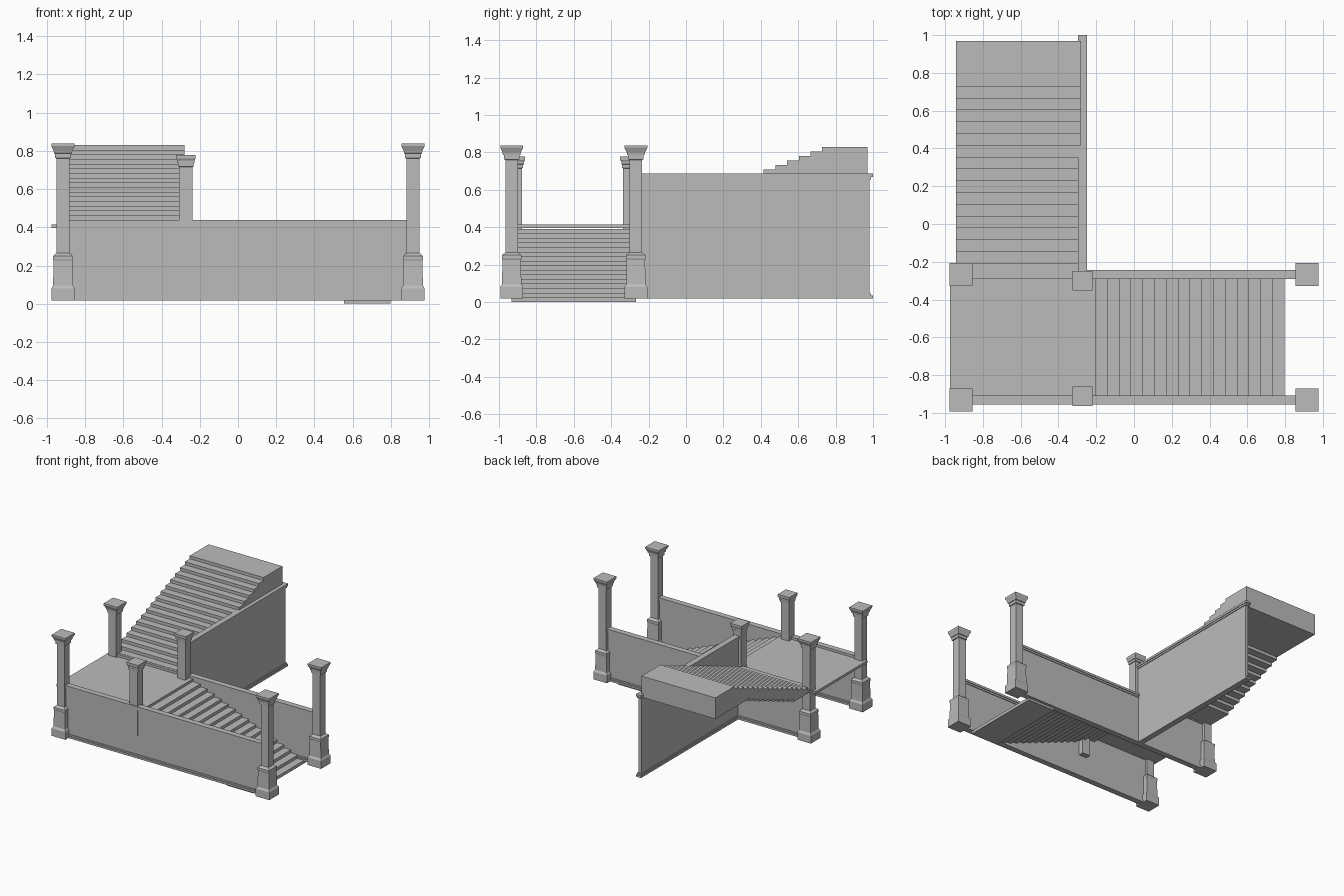
import bpy, bmesh

if "Cube" in bpy.data.objects:
    bpy.data.objects.remove(bpy.data.objects["Cube"])

stone = bpy.data.materials.new("grey_stone")
stone.use_nodes = True
GREY = (0.5, 0.5, 0.5, 1)
stone.diffuse_color = GREY
stone.node_tree.nodes["Principled BSDF"].inputs["Base Color"].default_value = GREY


def finish(name, bm):
    bmesh.ops.recalc_face_normals(bm, faces=bm.faces)
    mesh = bpy.data.meshes.new(name)
    bm.to_mesh(mesh)
    bm.free()
    mesh.materials.append(stone)
    obj = bpy.data.objects.new(name, mesh)
    bpy.context.collection.objects.link(obj)
    return obj


def add_box(bm, x, y, z):
    verts = bmesh.ops.create_cube(bm, size=1)["verts"]
    for v in verts:
        for i, (lo, hi) in enumerate((x, y, z)):
            v.co[i] = lo if v.co[i] < 0 else hi


def square_post(name, x, y, profile):
    """Loft square rings through (height, half width) pairs."""
    bm = bmesh.new()
    rings = [[bm.verts.new((x + sx * w, y + sy * w, z))
              for sx, sy in ((-1, -1), (1, -1), (1, 1), (-1, 1))] for z, w in profile]
    for a, b in zip(rings, rings[1:]):
        for i in range(4):
            j = (i + 1) % 4
            bm.faces.new((a[i], a[j], b[j], b[i]))
    bm.faces.new(rings[0])
    bm.faces.new(rings[-1])
    return finish(name, bm)


def prism(name, outline, axis, lo, hi):
    """Extrude a (run, height) outline across the x or y axis."""
    bm = bmesh.new()
    face = bm.faces.new([bm.verts.new((lo, r, z) if axis == "x" else (r, lo, z))
                         for r, z in outline])
    out = bmesh.ops.extrude_face_region(bm, geom=[face])["geom"]
    shift = (hi - lo, 0, 0) if axis == "x" else (0, hi - lo, 0)
    bmesh.ops.translate(bm, vec=shift, verts=[v for v in out if isinstance(v, bmesh.types.BMVert)])
    return finish(name, bm)


# Corner pillars with plinth and flared capital
PILLAR = [(.018, .061), (.08, .061), (.095, .052), (.225, .049), (.232, .052), (.25, .052),
          (.265, .034), (.76, .034), (.762, .041), (.785, .042), (.787, .047), (.8, .049),
          (.825, .061), (.838, .061)]
FRONT, BACK, SIDE = -.932, -.268, .915
for end, y in (("front", FRONT), ("back", BACK)):
    for hand, x in (("left", SIDE), ("right", -SIDE)):
        square_post(f"{end}_{hand}_pillar", x, y, PILLAR)

# Newel posts at the edge of the landing
NEWEL = [(.2, .036), (.715, .036), (.717, .041), (.735, .042), (.737, .045), (.75, .046),
         (.76, .052), (.778, .052)]
for end, y in (("front", -.912), ("back", -.3)):
    square_post(f"{end}_newel_post", -.273, y, NEWEL)


# Parapet walls: thin panel with stepped rails along top and bottom
def wall(name, axis, centre, start, stop, top, overhang=0.0):
    bottom = .018
    bm = bmesh.new()
    layers = [(.0125, 0, bottom, top), (.018, .5, top - .032, top - .018),
              (.0235, 1, top - .018, top), (.0235, 1, bottom, bottom + .016),
              (.018, .5, bottom + .016, bottom + .028)]
    for half, reach, z0, z1 in layers:
        across = (centre - half, centre + half)
        along = (start, stop + overhang * reach)
        if axis == "x":
            add_box(bm, along, across, (z0, z1))
        else:
            add_box(bm, across, along, (z0, z1))
    return finish(name, bm)


wall("front_wall", "x", FRONT, -SIDE, SIDE, .437)
wall("back_wall", "x", BACK, -SIDE, SIDE, .437)
wall("upper_flight_wall", "y", -.273, BACK, .98, .686, .02)

# Landing slab
STEPS, RUN, RISE = 17, .0625, .0244
LANDING = STEPS * RISE
bm = bmesh.new()
add_box(bm, (-.975, -.205), (FRONT, BACK), (LANDING - .02, LANDING))
finish("landing", bm)


# Flights: sawtooth above and below, each step four runs deep
def flight_outline(start, base, direction, count, end, flat_from):
    top, under = [], []
    for k in range(count):
        nose = start + direction * k * RUN
        z = base + k * RISE
        top += [(nose, z), (nose, z + RISE)]
        if k < flat_from:
            back = nose + direction * 3.9 * RUN
            under += [(back, z), (back, z + RISE)]
    top.append((end, base + count * RISE))
    if flat_from < count:
        under.append((end, base + flat_from * RISE))
    else:
        under.pop()
        top[-1] = (under[-1][0], base + count * RISE)
    return top + under[::-1]


prism("lower_flight", flight_outline(.797, 0, -1, STEPS - 1, -.205, STEPS),
      "y", FRONT, BACK)
prism("upper_flight", flight_outline(-.272, LANDING, 1, STEPS, .97, 10),
      "x", -.943, -.28)
